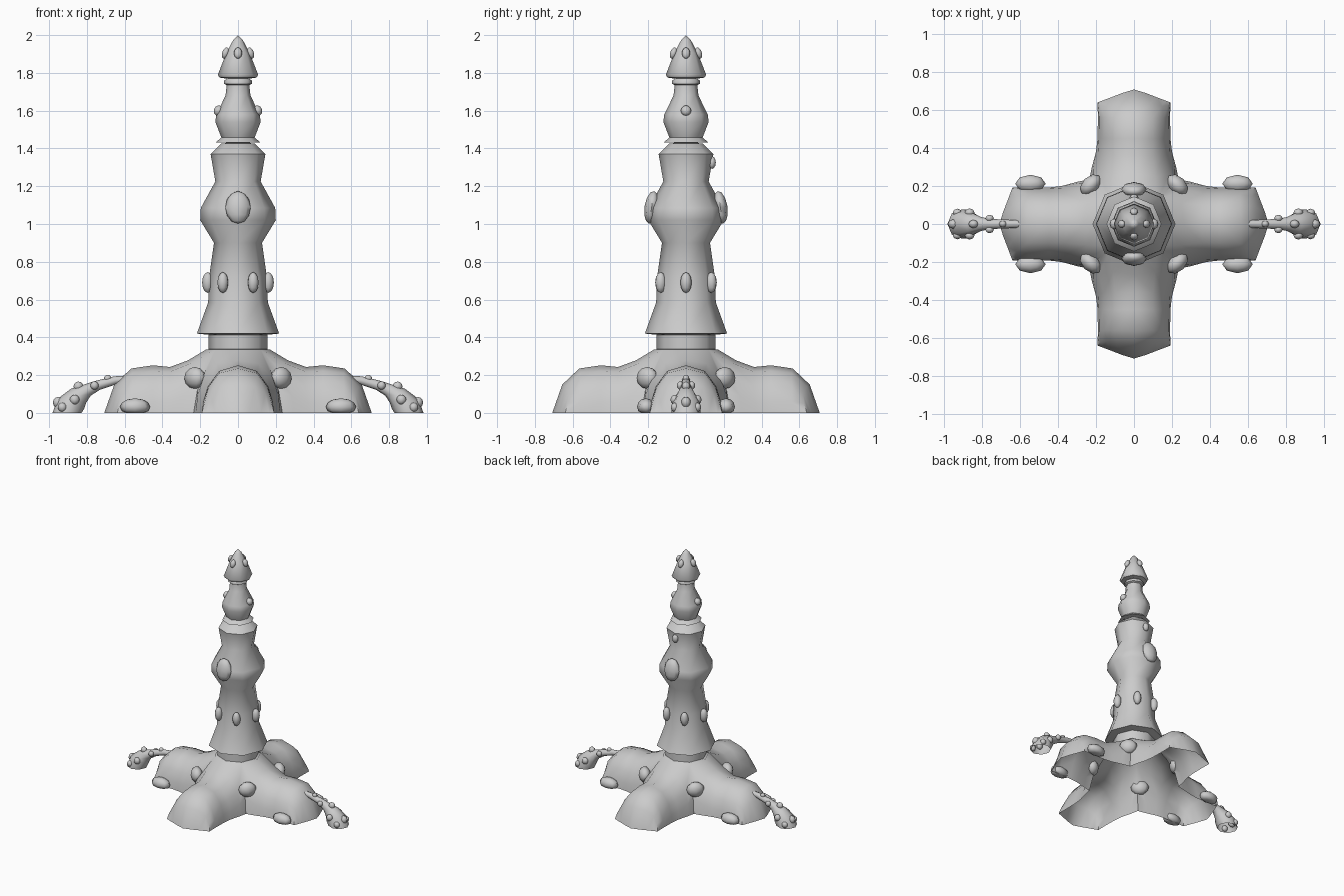
import bpy, bmesh, math
from math import sin, cos, pi, radians
from mathutils import Vector, Matrix

if "Cube" in bpy.data.objects:
    bpy.data.objects.remove(bpy.data.objects["Cube"])


def make(name, verts, faces, angle=50):
    me = bpy.data.meshes.new(name)
    me.from_pydata(verts, [], faces)
    bm = bmesh.new()
    bm.from_mesh(me)
    bmesh.ops.remove_doubles(bm, verts=bm.verts, dist=0.0005)
    bmesh.ops.recalc_face_normals(bm, faces=bm.faces)
    bm.to_mesh(me)
    bm.free()
    ob = bpy.data.objects.new(name, me)
    bpy.context.collection.objects.link(ob)
    bpy.ops.object.select_all(action='DESELECT')
    ob.select_set(True)
    bpy.context.view_layer.objects.active = ob
    bpy.ops.object.shade_smooth_by_angle(angle=radians(angle))
    return ob


def loft(name, rings, closed=True, angle=50):
    n = len(rings[0])
    verts = [v for r in rings for v in r]
    faces = []
    for i in range(len(rings) - 1):
        for j in range(n if closed else n - 1):
            k = (j + 1) % n
            faces.append((i*n + j, i*n + k, (i+1)*n + k, (i+1)*n + j))
    return make(name, verts, faces, angle)


def lathe(name, profile):
    rings = [[(r*cos(a*pi/4), r*sin(a*pi/4), z) for a in range(8)] for r, z in profile]
    return loft(name, rings)


def wart(name, pos, size, heading=0.0, tilt=0.0):
    # size = (outward, sideways, up); heading turns it around z
    bm = bmesh.new()
    m = (Matrix.Translation(pos) @ Matrix.Rotation(heading, 4, 'Z')
         @ Matrix.Rotation(tilt, 4, 'Y') @ Matrix.Diagonal((*size, 1)))
    bmesh.ops.create_uvsphere(bm, u_segments=8, v_segments=6, radius=1, matrix=m)
    for v in bm.verts:
        v.co.z = max(v.co.z, 0)
    verts = [v.co.copy() for v in bm.verts]
    faces = [[v.index for v in f.verts] for f in bm.faces]
    bm.free()
    return make(name, verts, faces, 70)


# Tower tiers
lathe("base_neck", [(.175, .325), (.155, .337), (.155, .42)])
lathe("lower_tower", [(.12, .41), (.218, .42), (.158, .585), (.153, .72), (.127, .9),
                      (.2, 1.02), (.197, 1.085), (.12, 1.225), (.145, 1.37),
                      (.09, 1.425), (.05, 1.43)])
lathe("upper_tower", [(.06, 1.43), (.118, 1.432), (.088, 1.458), (.12, 1.54), (.115, 1.58),
                      (.066, 1.68), (.06, 1.735), (.074, 1.742), (.074, 1.758), (.06, 1.77)])
lathe("tower_cap", [(.05, 1.768), (.098, 1.775), (.107, 1.79), (.062, 1.905),
                    (.025, 1.975), (0, 2.0)])

# Four-lobed foot: half an arm as cross-sections from hub to tip
stations = [
    [(.17, 0, .335), (.12, .12, .335), (.17, .17, .24), (.215, .215, .12), (.235, .235, 0)],
    [(.265, 0, .278), (.25, .11, .262), (.265, .185, .18), (.285, .215, .09), (.295, .223, 0)],
    [(.36, 0, .243), (.36, .1, .218), (.36, .16, .14), (.37, .19, .06), (.38, .2, 0)],
    [(.45, 0, .252), (.45, .1, .222), (.45, .16, .14), (.45, .185, .06), (.45, .192, 0)],
    [(.565, 0, .235), (.56, .1, .21), (.56, .155, .14), (.56, .183, .06), (.56, .19, 0)],
    [(.655, 0, .15), (.64, .09, .14), (.62, .145, .1), (.625, .178, .05), (.64, .192, 0)],
    [(.708, 0, 0), (.69, .06, 0), (.667, .12, 0), (.65, .165, 0), (.64, .192, 0)],
]
verts, faces = [], []
for q in range(4):
    rot = Matrix.Rotation(q*pi/2, 3, 'Z')
    for s in (1, -1):
        o = len(verts)
        verts += [rot @ Vector((x, y*s, z)) for st in stations for x, y, z in st]
        for i in range(len(stations) - 1):
            for j in range(4):
                a = o + i*5 + j
                f = [a, a + 1, a + 6, a + 5]
                if i == len(stations) - 2 and j == 3:
                    f = [a, a + 1, a + 5]
                faces.append(f)
                if f[-1] == a + 5 and len(f) == 3:
                    verts[a + 6] = verts[a + 1]
make("lobed_foot", verts, faces, 60)

# Tentacles on the left and right lobes: x, z, radius, tilt in degrees
path = [(.56, .18, .02, 10), (.65, .172, .022, 15), (.74, .147, .026, 25),
        (.80, .12, .035, 35), (.845, .09, .055, 48), (.885, .048, .075, 70), (.905, 0, .077, 90)]
for s, side in ((1, "right"), (-1, "left")):
    rings = []
    for x, z, r, t in path:
        t = radians(t)
        rings.append([(s*(x + r*cos(a)*sin(t)), r*sin(a), max(0, z + r*cos(a)*cos(t)))
                      for a in [k*pi/4 for k in range(8)]])
    loft(side + "_tentacle", rings, angle=60)
    spots = [(.69, 0, .182, .02), (.76, .03, .145, .022), (.76, -.03, .145, .022),
             (.845, 0, .14, .026), (.865, .06, .07, .026), (.865, -.06, .07, .026),
             (.95, 0, .055, .03), (.93, .06, .03, .024), (.93, -.06, .03, .024)]
    for x, y, z, r in spots:
        wart(side + "_tentacle_wart", (s*x, y, z), (r, r*.85, r))

# Warts on the foot
for sx in (1, -1):
    for sy in (1, -1):
        wart("lobe_wart", (sx*.545, sy*.212, .032), (.08, .047, .045))
        wart("hub_wart", (sx*.228, sy*.205, .185), (.045, .068, .058), math.atan2(sy, sx))

# Warts on the tower
for k in range(6):
    a = k*pi/3
    wart("lower_wart", (.16*cos(a), .155*sin(a), .69), (.03, .03, .055), a)
for a in (pi/2, -pi/2):
    wart("middle_wart", (0, .182*sin(a), 1.088), (.038, .067, .087), a, -.15)
wart("back_wart", (0, .138, 1.325), (.02, .025, .033), pi/2)
for a in (0, pi):
    wart("upper_wart", (.104*cos(a), 0, 1.6), (.024, .028, .028), a, -.4)
for k in range(4):
    a = k*pi/2
    wart("cap_wart", (.066*cos(a), .066*sin(a), 1.905), (.018, .022, .031), a, -.35)
